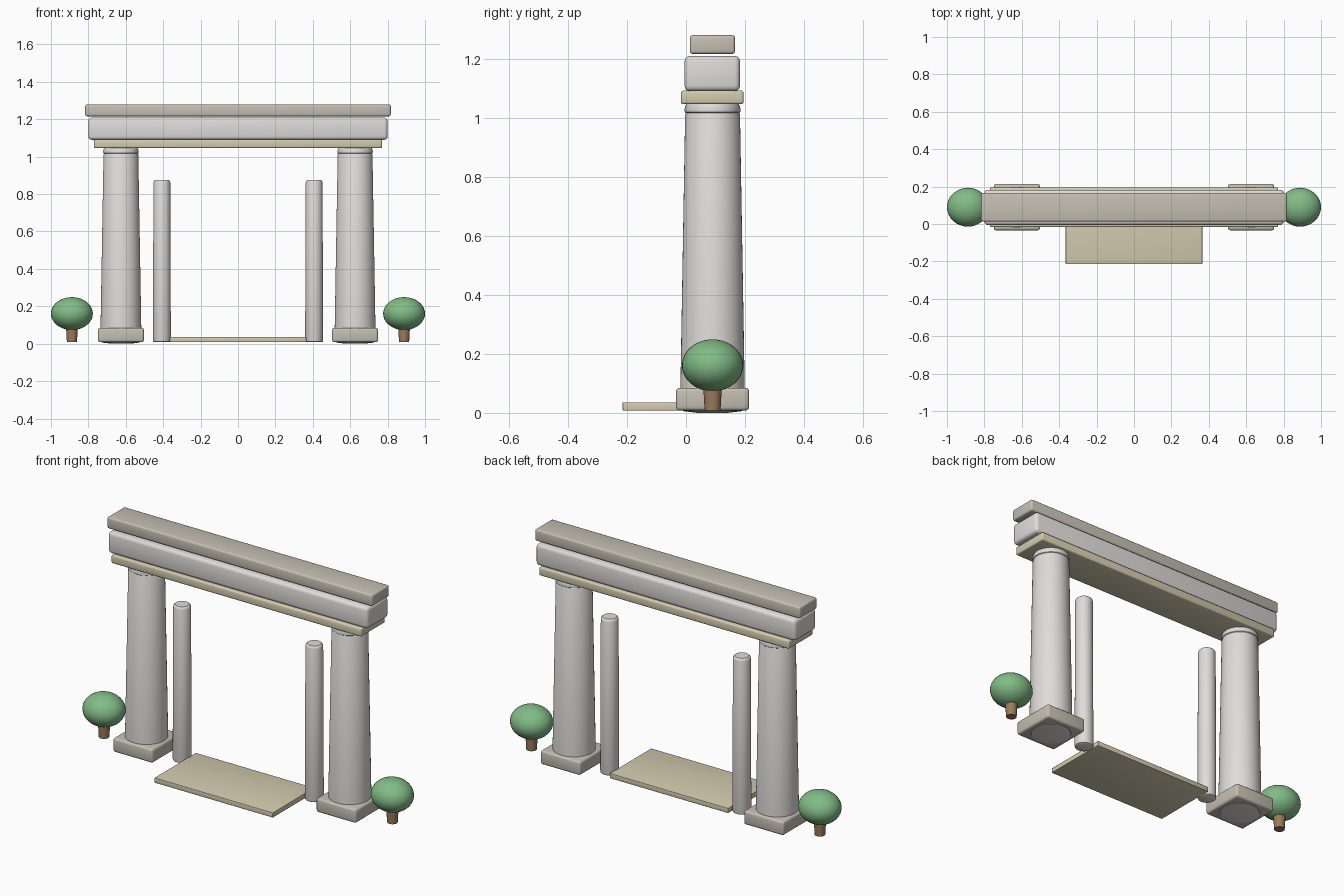
import bpy, bmesh, math

if "Cube" in bpy.data.objects:
    bpy.data.objects.remove(bpy.data.objects["Cube"])

YC = 0.09  # depth line of the colonnade


def material(name, rgb):
    m = bpy.data.materials.new(name)
    m.diffuse_color = (*rgb, 1)
    m.use_nodes = True
    m.node_tree.nodes["Principled BSDF"].inputs["Base Color"].default_value = m.diffuse_color
    return m


STONE = material("light_stone", (0.74, 0.72, 0.70))
TRIM = material("trim_stone", (0.56, 0.52, 0.45))
SAND = material("sandstone", (0.66, 0.60, 0.43))
LEAF = material("leaf", (0.22, 0.50, 0.24))
BARK = material("bark", (0.33, 0.20, 0.11))


def finish(name, bm, mat, angle=35):
    bmesh.ops.recalc_face_normals(bm, faces=bm.faces)
    me = bpy.data.meshes.new(name)
    bm.to_mesh(me)
    bm.free()
    ob = bpy.data.objects.new(name, me)
    bpy.context.collection.objects.link(ob)
    me.materials.append(mat)
    bpy.ops.object.select_all(action='DESELECT')
    ob.select_set(True)
    bpy.context.view_layer.objects.active = ob
    bpy.ops.object.shade_smooth_by_angle(angle=math.radians(angle))
    return ob


def box(name, x, y, z, mat, bevel):
    """Bevelled block from (min, max) ranges."""
    bm = bmesh.new()
    bmesh.ops.create_cube(bm, size=1)
    for v in bm.verts:
        v.co = [r[0] + (c + 0.5) * (r[1] - r[0]) for c, r in zip(v.co, (x, y, z))]
    bmesh.ops.bevel(bm, geom=bm.edges[:], offset=bevel, segments=3,
                    profile=0.5, affect='EDGES')
    return finish(name, bm, mat)


def lathe(name, x, profile, mat, sides=48):
    """Closed turned solid from (radius, z) points."""
    bm = bmesh.new()
    rings = [[bm.verts.new((x + r * math.cos(2 * math.pi * i / sides),
                            YC + r * math.sin(2 * math.pi * i / sides), z))
              for i in range(sides)] for r, z in profile]
    for a, b in zip(rings, rings[1:]):
        for i in range(sides):
            j = (i + 1) % sides
            bm.faces.new((a[i], a[j], b[j], b[i]))
    bm.faces.new(rings[0])
    bm.faces.new(rings[-1])
    return finish(name, bm, mat)


for side, s in (("left", -1), ("right", 1)):
    # main column on its plinth
    cx = s * 0.626
    box(side + "_plinth", (cx - 0.123, cx + 0.123), (YC - 0.124, YC + 0.124),
        (0.008, 0.085), TRIM, 0.012)
    lathe(side + "_column", cx,
          [(0.05, 0.0), (0.10, 0.006), (0.109, 0.02), (0.109, 0.085), (0.093, 1.010),
           (0.090, 1.017)], STONE)
    lathe(side + "_capital", cx,
          [(0.088, 1.014), (0.094, 1.019), (0.095, 1.028), (0.092, 1.040),
           (0.088, 1.05)], STONE)

    # slender door post
    lathe(side + "_post", s * 0.407,
          [(0.040, 0.008), (0.046, 0.011), (0.048, 0.018), (0.045, 0.862),
           (0.042, 0.871), (0.036, 0.876)], STONE, 32)

    # round bush
    bx = s * 0.888
    lathe(side + "_trunk", bx, [(0.027, 0.008), (0.032, 0.10)], BARK, 24)
    bm = bmesh.new()
    bmesh.ops.create_uvsphere(bm, u_segments=32, v_segments=20, radius=1)
    for v in bm.verts:
        v.co = (bx + v.co.x * 0.112, YC + v.co.y * 0.104, 0.161 + v.co.z * 0.088)
    finish(side + "_bush", bm, LEAF)

# entablature: lower beam, frieze, cornice
box("lower_beam", (-0.77, 0.77), (-0.017, 0.195), (1.046, 1.092), SAND, 0.008)
box("frieze", (-0.80, 0.80), (-0.005, 0.183), (1.09, 1.209), STONE, 0.018)
box("cornice", (-0.817, 0.817), (0.013, 0.166), (1.216, 1.28), TRIM, 0.010)

# threshold slab
box("threshold", (-0.365, 0.365), (-0.215, 0.15), (0.008, 0.036), SAND, 0.003)
